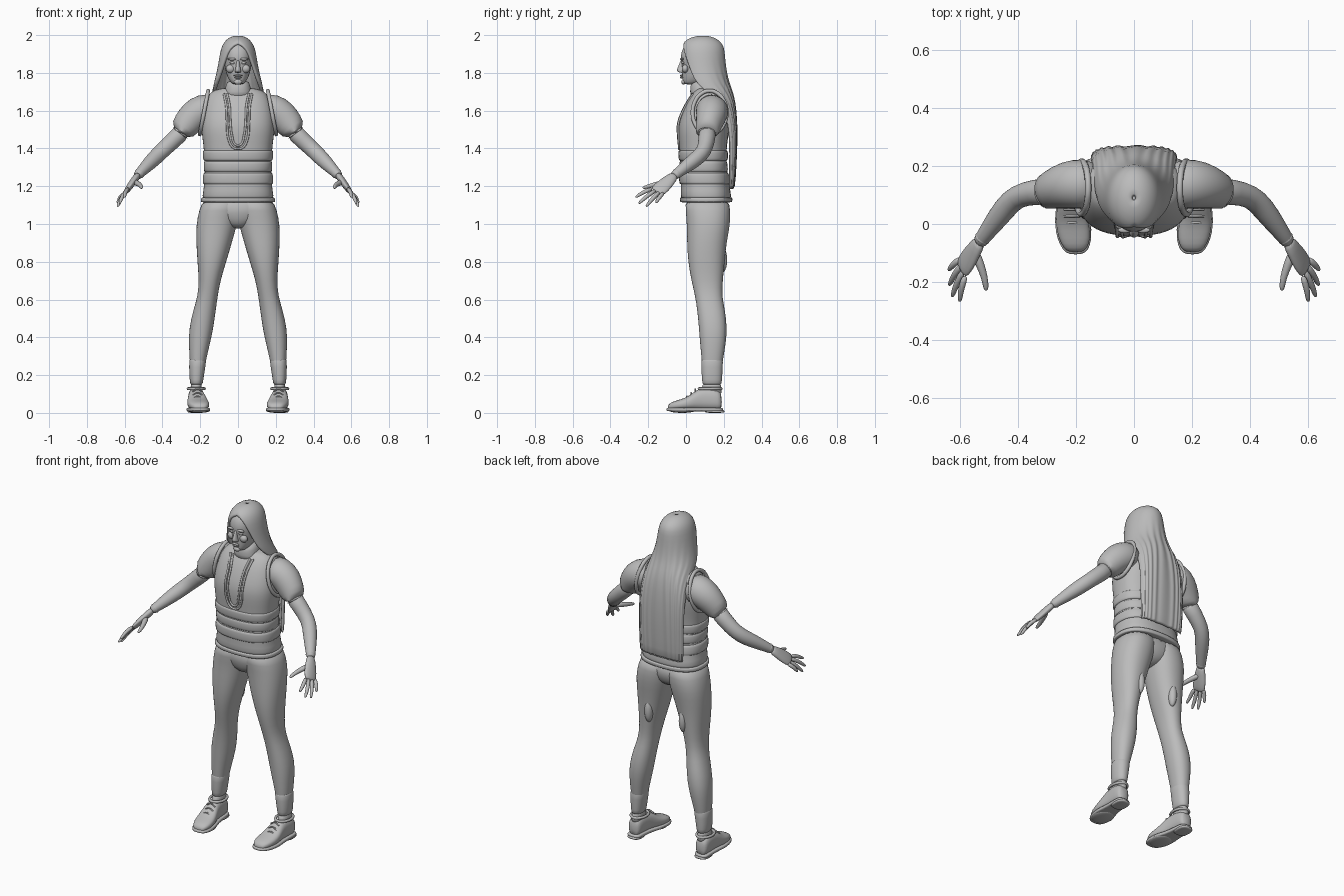
import bpy, bmesh, math
from mathutils import Vector

cube = bpy.data.objects.get("Cube")
if cube:
    bpy.data.objects.remove(cube, do_unlink=True)

grey = bpy.data.materials.new("plain_grey")
grey.use_nodes = True
tone = (0.5, 0.5, 0.5, 1)
grey.diffuse_color = tone
grey.node_tree.nodes["Principled BSDF"].inputs["Base Color"].default_value = tone


def power(v, p):
    return math.copysign(abs(v) ** p, v)


def finish(name, bm, mirror=False, subdiv=1, solid=0):
    """Turn a bmesh into a smooth object with its modifiers."""
    bmesh.ops.remove_doubles(bm, verts=bm.verts, dist=0.0001)
    bmesh.ops.recalc_face_normals(bm, faces=bm.faces)
    for face in bm.faces:
        face.smooth = True
    mesh = bpy.data.meshes.new(name)
    bm.to_mesh(mesh)
    bm.free()
    mesh.materials.append(grey)
    obj = bpy.data.objects.new(name, mesh)
    bpy.context.collection.objects.link(obj)
    if solid:
        mod = obj.modifiers.new("thickness", "SOLIDIFY")
        mod.thickness, mod.offset = solid, -1
    if mirror:
        mod = obj.modifiers.new("mirror", "MIRROR")
        mod.use_mirror_merge = False
    if subdiv:
        mod = obj.modifiers.new("subdivision", "SUBSURF")
        mod.levels = mod.render_levels = subdiv
    return obj


def skin(name, rings, closed=True, caps=True, **options):
    """Join rows of points into a surface."""
    bm = bmesh.new()
    rows = [[bm.verts.new(p) for p in ring] for ring in rings]
    count = len(rows[0])
    for low, high in zip(rows, rows[1:]):
        for i in range(count if closed else count - 1):
            j = (i + 1) % count
            bm.faces.new((low[i], low[j], high[j], high[i]))
    if caps:
        bm.faces.new(rows[0])
        bm.faces.new(rows[-1])
    return finish(name, bm, **options)


def ring(center, a, b, p=1.0, n=24):
    """Rounded section spanned by half axes a and b."""
    turns = [math.tau * i / n for i in range(n)]
    return [Vector(center) + Vector(a) * power(math.cos(t), p)
            + Vector(b) * power(math.sin(t), p) for t in turns]


def stack(name, levels, p=0.9, **options):
    """Horizontal sections: height, left, right, front, back."""
    return skin(name, [ring(((l + r) / 2, (f + b) / 2, z), ((r - l) / 2, 0, 0),
                            (0, (b - f) / 2, 0), p) for z, l, r, f, b in levels], **options)


def limb(name, stations, wide=(0, 1, 0), n=16, **options):
    """Tube through stations: point, width radius, thickness radius."""
    pts = [Vector(s[0]) for s in stations]
    rings = []
    for i, (point, a, b) in enumerate(stations):
        along = (pts[min(i + 1, len(pts) - 1)] - pts[max(i - 1, 0)]).normalized()
        side = (Vector(wide) - along * along.dot(Vector(wide))).normalized()
        rings.append(ring(point, side * a, along.cross(side) * b, n=n))
    return skin(name, rings, mirror=True, **options)


def ball(name, center, size, mirror=False):
    bm = bmesh.new()
    bmesh.ops.create_uvsphere(bm, u_segments=16, v_segments=10, radius=1)
    for v in bm.verts:
        v.co = Vector(center) + Vector([c * s for c, s in zip(v.co, size)])
    return finish(name, bm, mirror, 0)


def cord(name, points, radius, mirror=False, closed=False):
    """Round trim along a smooth path."""
    curve = bpy.data.curves.new(name, "CURVE")
    curve.dimensions = "3D"
    curve.bevel_depth, curve.bevel_resolution, curve.resolution_u = radius, 2, 6
    line = curve.splines.new("BEZIER")
    line.bezier_points.add(len(points) - 1)
    for knot, p in zip(line.bezier_points, points):
        knot.co = p
        knot.handle_left_type = knot.handle_right_type = "AUTO"
    line.use_cyclic_u = closed
    curve.use_fill_caps = True
    curve.materials.append(grey)
    obj = bpy.data.objects.new(name, curve)
    bpy.context.collection.objects.link(obj)
    if mirror:
        obj.modifiers.new("mirror", "MIRROR").use_mirror_merge = False


# Torso: height, half width, front, back
torso = [(1.11, .192, -.025, .238), (1.15, .19, -.03, .242), (1.2, .18, -.028, .23),
         (1.3, .176, -.03, .215), (1.4, .182, -.036, .215), (1.47, .192, -.043, .225),
         (1.53, .196, -.043, .235), (1.6, .188, -.018, .238), (1.65, .176, .005, .23),
         (1.69, .155, .032, .21), (1.71, .125, .05, .19), (1.722, .07, .06, .16)]


def section(z):
    for low, high in zip(torso, torso[1:]):
        if z <= high[0]:
            t = (z - low[0]) / (high[0] - low[0])
            return [a + (b - a) * t for a, b in zip(low[1:], high[1:])]
    return torso[-1][1:]


def chest(x, z, p=0.8):
    """Point on the front of the torso."""
    half, front, back = section(z)
    depth = max(0, 1 - abs(x / half) ** (2 / p)) ** (p / 2)
    return (x, (front + back) / 2 - depth * (back - front) / 2, z)


def band(name, z0, z1, grow, edge):
    """Padded belt following the torso."""
    levels = []
    for z, g in [(z0, -edge), (z0, grow), (z0 + edge, grow + edge / 2),
                 (z1 - edge, grow + edge / 2), (z1, grow), (z1, -edge)]:
        half, front, back = section(z)
        levels.append((z, -half - g, half + g, front - g, back + g))
    stack(name, levels, p=0.8)


stack("vest_body", [(z, -h, h, f, b) for z, h, f, b in torso], p=0.8)
band("upper_belt", 1.335, 1.39, .004, .008)
band("middle_belt", 1.275, 1.332, .001, .01)
band("lower_belt", 1.21, 1.27, .005, .008)
band("shirt_hem", 1.115, 1.14, .004, .006)
stack("collar", [(1.66, -.085, .085, .02, .17), (1.705, -.07, .07, .022, .155),
                 (1.73, -.066, .066, .022, .15), (1.765, -.055, .055, .035, .14)])

# Vest trims: long neck opening and armholes
for label, inset in (("outer", 0), ("inner", .018)):
    half = [(.075 - inset, 1.69), (.062 - inset, 1.62), (.058 - inset, 1.53),
            (.05 - inset, 1.45 + inset), (.026 - inset / 2, 1.405 + inset)]
    path = half + [(0, 1.398 + inset)] + [(-x, z) for x, z in reversed(half)]
    cord(label + "_neck_trim", [chest(x, z) for x, z in path], .006)
hole = [math.tau * i / 12 for i in range(12)]
cord("armhole_trim", [(.18 - .022 * math.sin(t), .125 + .09 * math.cos(t),
                       1.59 + .115 * math.sin(t)) for t in hole], .011, True, True)

# Arms and hands
limb("sleeve", [((.12, .13, 1.615), .075, .075), ((.18, .14, 1.605), .09, .09),
                ((.235, .135, 1.575), .083, .086), ((.275, .12, 1.525), .07, .075),
                ((.306, .11, 1.482), .06, .066), ((.312, .108, 1.474), .054, .06),
                ((.3, .11, 1.49), .045, .045)])
limb("arm", [((.28, .115, 1.505), .05, .05), ((.34, .11, 1.445), .045, .045),
             ((.405, .098, 1.385), .04, .042), ((.445, .055, 1.345), .042, .042),
             ((.49, -.005, 1.3), .034, .034), ((.527, -.055, 1.262), .026, .025),
             ((.535, -.065, 1.253), .025, .022)])
limb("wrist_band", [((.516, -.04, 1.273), .031, .031), ((.53, -.06, 1.259), .029, .029)])
spread = Vector((.25, .9, -.35)).normalized()
knuckles = Vector((.588, -.147, 1.177))
limb("palm", [((.527, -.055, 1.262), .024, .02), ((.55, -.088, 1.232), .034, .019),
              ((.572, -.122, 1.2), .043, .018), ((.59, -.15, 1.175), .041, .014),
              ((.596, -.157, 1.168), .032, .008)], spread)
tips = [("index", -.032, (.602, -.268, 1.142)), ("middle", -.011, (.628, -.252, 1.108)),
        ("ring", .011, (.638, -.212, 1.092)), ("little", .032, (.64, -.16, 1.112))]
for label, offset, tip in tips:
    base, tip = knuckles + spread * offset, Vector(tip)
    bend = base.lerp(tip, .5) + Vector((.006, 0, .006))
    limb(label + "_finger", [(base, .0125, .0125), (bend, .0115, .0115),
                             (base.lerp(tip, .9), .009, .009), (tip, .004, .004)], spread, n=10)
limb("thumb", [((.552, -.09, 1.225), .018, .016), ((.53, -.14, 1.214), .016, .015),
               ((.515, -.185, 1.204), .012, .012), ((.51, -.222, 1.193), .01, .009),
               ((.51, -.23, 1.19), .004, .004)], (1, 0, 0), n=10)

# Legs
stack("pelvis", [(.975, -.03, .03, .05, .15), (1.0, -.09, .09, .02, .2),
                 (1.05, -.17, .17, 0, .225), (1.15, -.185, .185, -.01, .23)])
stack("trouser_leg", [(1.14, -.02, .185, -.01, .23), (1.07, -.01, .207, -.002, .236),
                      (1.0, .004, .222, .004, .235), (.9, .032, .222, .005, .215),
                      (.8, .062, .215, .01, .205), (.7, .093, .207, .028, .195),
                      (.62, .107, .213, .048, .19), (.54, .118, .238, .06, .208),
                      (.45, .13, .259, .068, .218), (.37, .147, .261, .074, .212),
                      (.28, .17, .256, .083, .195), (.2, .18, .25, .088, .185)], mirror=True)
stack("ankle_cuff", [(.287, .175, .25, .09, .188), (.287, .165, .26, .078, .198),
                     (.2, .18, .258, .083, .192), (.15, .186, .254, .086, .19),
                     (.15, .195, .245, .095, .18)], mirror=True)
stack("sock", [(.17, .19, .25, .09, .185), (.12, .192, .252, .08, .19),
               (.09, .19, .252, .08, .19)], mirror=True)
ball("thigh_patch", (.115, .19, .81), (.024, .028, .07), True)

# Shoes: distance, middle, half width, top
shoe = [(-.097, .202, .022, .036), (-.085, .202, .04, .054), (-.05, .205, .056, .066),
        (0, .212, .058, .08), (.035, .216, .052, .105), (.07, .22, .044, .132),
        (.12, .223, .041, .134), (.17, .225, .04, .125), (.19, .225, .03, .1)]
skin("shoe_upper", [ring((x, y, top / 2 + .008), (w, 0, 0), (0, 0, top / 2 - .008), .8)
                    for y, x, w, top in shoe], mirror=True)
outline = [(x - w, y) for y, x, w, t in shoe] + [(x + w, y) for y, x, w, t in reversed(shoe)]


def sole_row(z, scale):
    return [(.213 + (x - .213) * scale, .047 + (y - .047) * scale, z) for x, y in outline]


skin("shoe_sole", [sole_row(z, s) for z, s in [(.008, 1), (.01, 1.06), (.026, 1.06), (.028, 1)]],
     mirror=True)
stack("shoe_heel", [(0, .185, .265, .105, .2), (.004, .182, .268, .1, .204),
                    (.02, .182, .268, .1, .204)], p=.7, mirror=True)
ball("sole_tread", (.207, -.02, .012), (.06, .07, .012), True)
cord("shoe_collar", [(.221 + .043 * math.cos(t), .128 + .058 * math.sin(t), .128)
                     for t in hole], .008, True, True)
for i in range(3):
    y, z = .005 + .022 * i, .083 + .019 * i
    cord("shoe_lace", [(.187, y, z - .008), (.214, y, z + .005), (.241, y, z - .008)], .004, True)

# Head and face
stack("head", [(1.738, -.024, .024, -.008, .06), (1.75, -.04, .04, -.018, .1),
               (1.78, -.058, .058, -.02, .14), (1.82, -.068, .068, -.023, .17),
               (1.848, -.073, .073, -.022, .18), (1.87, -.075, .075, -.03, .185),
               (1.92, -.075, .075, -.025, .185), (1.955, -.06, .06, .0, .16),
               (1.975, -.035, .035, .04, .13)])
stack("nose", [(1.8, -.013, .013, -.03, 0), (1.806, -.019, .019, -.045, 0),
               (1.816, -.015, .015, -.05, 0), (1.845, -.009, .009, -.036, 0),
               (1.87, -.009, .009, -.03, 0)])
ball("brow", (.032, -.021, 1.873), (.024, .01, .007), True)
ball("eye", (.03, -.016, 1.853), (.014, .008, .007), True)
ball("cheek", (.04, -.004, 1.822), (.024, .018, .022), True)
ball("upper_lip", (0, -.024, 1.786), (.024, .009, .005))
ball("lower_lip", (0, -.022, 1.776), (.02, .01, .006))
ball("chin", (0, -.013, 1.752), (.022, .012, .014))

# Long hair: height, half width, half depth, middle, half opening, flatness
hair = [(2, .006, .006, .09, 180, 1), (1.99, .045, .06, .088, 180, 1),
        (1.965, .073, .1, .085, 180, 1), (1.935, .09, .118, .085, 152, 1),
        (1.88, .1, .122, .085, 136, 1), (1.8, .113, .123, .092, 122, 1),
        (1.74, .13, .125, .105, 112, .95), (1.69, .14, .11, .14, 95, .85),
        (1.6, .148, .062, .205, 88, .7), (1.45, .15, .052, .22, 85, .6),
        (1.3, .148, .045, .22, 85, .6), (1.18, .146, .036, .222, 85, .6)]
rows = []
for z, w, d, y, opening, flat in hair:
    row = []
    for i in range(49):
        t = math.radians(opening) * (i / 24 - 1)
        wave = 1 + .07 * min(1, max(0, 1.85 - z) * 4) * math.sin(i * 1.6)
        row.append((w * power(math.sin(t), flat), y + d * wave * power(math.cos(t), flat), z))
    rows.append(row)
skin("long_hair", rows, closed=False, caps=False, solid=.018)
